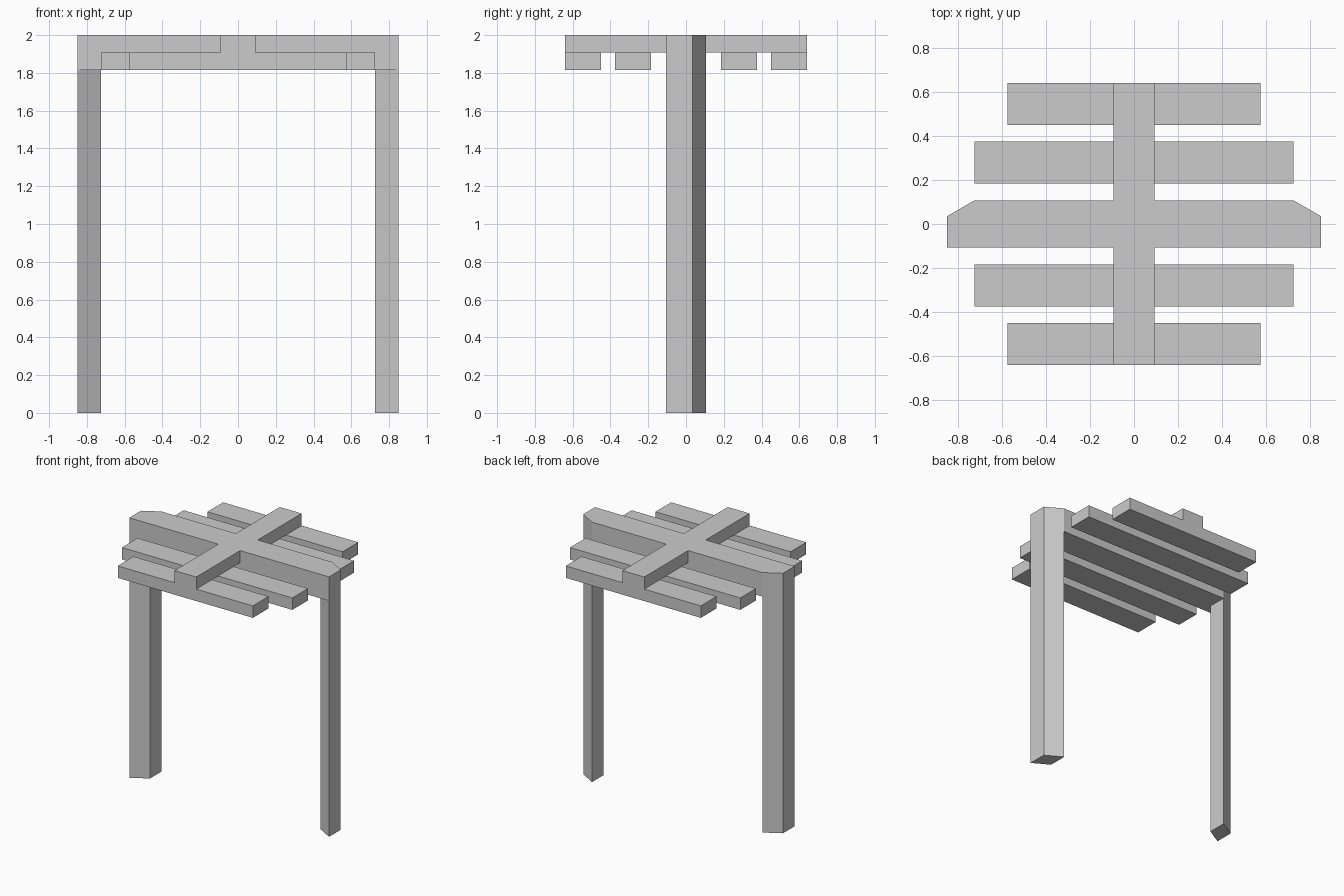
import bpy
import bmesh

cube = bpy.data.objects.get("Cube")
if cube:
    bpy.data.objects.remove(cube, do_unlink=True)

# Single plain grey finish
grey = bpy.data.materials.new("plain_grey")
grey.use_nodes = True
colour = (0.6, 0.6, 0.6, 1.0)
grey.diffuse_color = colour
grey.node_tree.nodes["Principled BSDF"].inputs["Base Color"].default_value = colour


def prism(name, outline, bottom, top, mirror=None):
    """Extrude a plan outline upward, optionally mirrored across the origin."""
    bm = bmesh.new()
    face = bm.faces.new([bm.verts.new((x, y, bottom)) for x, y in outline])
    extruded = bmesh.ops.extrude_face_region(bm, geom=[face])["geom"]
    for v in extruded:
        if isinstance(v, bmesh.types.BMVert):
            v.co.z = top
    bmesh.ops.recalc_face_normals(bm, faces=bm.faces[:])
    mesh = bpy.data.meshes.new(name)
    bm.to_mesh(mesh)
    bm.free()
    mesh.materials.append(grey)
    obj = bpy.data.objects.new(name, mesh)
    bpy.context.collection.objects.link(obj)
    if mirror is not None:
        mod = obj.modifiers.new("mirror", 'MIRROR')
        mod.use_axis = [axis == mirror for axis in "XYZ"]
        mod.use_mirror_merge = False
    return obj


def rectangle(x0, x1, y0, y1):
    return [(x0, y0), (x1, y0), (x1, y1), (x0, y1)]


TOP, MID, LOW = 2.0, 1.907, 1.815   # heights of the layered top
OUT, IN = 0.85, 0.725               # outer and inner leg faces
HALF = 0.107                        # half depth of the main beam
BEND = 0.035                        # where the slanted leg faces begin

# Legs: slanted parallelogram posts
prism("legs", [(OUT, -HALF), (OUT, BEND), (IN, HALF), (IN, -BEND)], 0, LOW, "X")

# Main beam with its rear corners cut to follow the legs
prism("main_beam", [(-OUT, -HALF), (OUT, -HALF), (OUT, BEND),
                    (IN, HALF), (-IN, HALF), (-OUT, BEND)], LOW, TOP)

# Spine running front to back, flush with the beam
prism("spine", rectangle(-0.093, 0.093, HALF, 0.64), MID, TOP, "Y")

# Slats hung below the spine
prism("inner_slats", rectangle(-IN, IN, 0.185, 0.375), LOW, MID, "Y")
prism("outer_slats", rectangle(-0.575, 0.575, 0.45, 0.64), LOW, MID, "Y")
